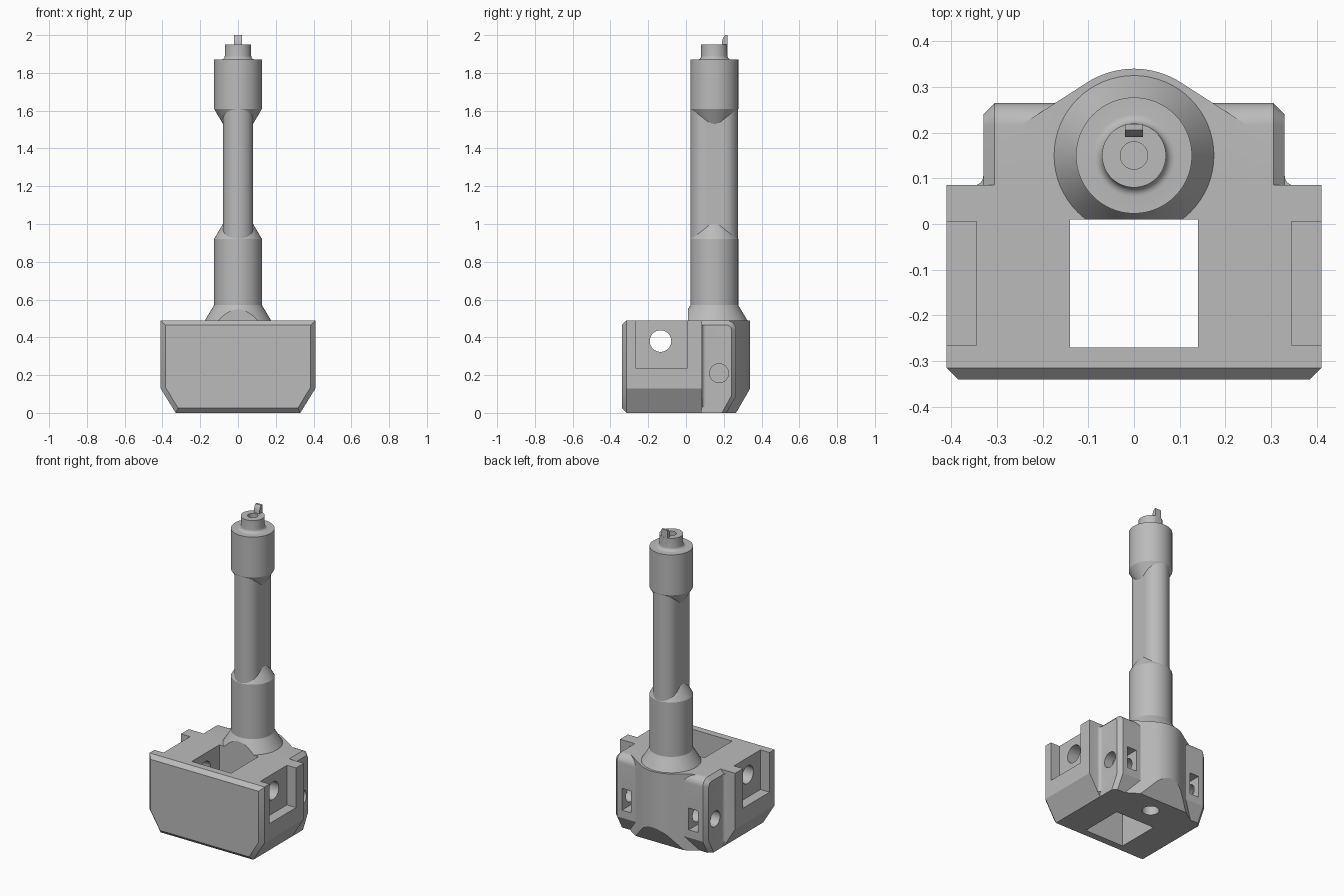
import bpy
from math import cos, sin, pi, radians

if "Cube" in bpy.data.objects:
    bpy.data.objects.remove(bpy.data.objects["Cube"])

grey = bpy.data.materials.new("plain grey")
grey.use_nodes = True
grey.diffuse_color = (0.5, 0.5, 0.5, 1)
grey.node_tree.nodes["Principled BSDF"].inputs["Base Color"].default_value = (0.5, 0.5, 0.5, 1)

AXIS_Y = 0.15   # the column stands behind the centre
TOP = 0.49      # top of the housing


def loft(name, rings):
    """Closed solid through rings of equal length, capped at both ends."""
    import bmesh
    bm = bmesh.new()
    loops = [[bm.verts.new(p) for p in ring] for ring in rings]
    n = len(loops[0])
    for a, b in zip(loops, loops[1:]):
        for i in range(n):
            j = (i + 1) % n
            bm.faces.new((a[i], a[j], b[j], b[i]))
    bm.faces.new(loops[0][::-1])
    bm.faces.new(loops[-1])
    bmesh.ops.recalc_face_normals(bm, faces=bm.faces)
    mesh = bpy.data.meshes.new(name)
    bm.to_mesh(mesh)
    bm.free()
    mesh.materials.append(grey)
    obj = bpy.data.objects.new(name, mesh)
    bpy.context.collection.objects.link(obj)
    return obj


def place(axis, u, v, d):
    return {"x": (d, u, v), "y": (u, d, v), "z": (u, v, d)}[axis]


def prism(name, axis, outline, lo, hi):
    return loft(name, [[place(axis, u, v, d) for u, v in outline] for d in (lo, hi)])


def arc(cu, cv, r, start, end, steps):
    angles = [radians(start + (end - start) * i / steps) for i in range(steps + 1)]
    return [(cu + r * cos(a), cv + r * sin(a)) for a in angles]


def circle(cu, cv, r, steps=64):
    return arc(cu, cv, r, 0, 360, steps)[:-1]


def box(name, x0, x1, y0, y1, z0, z1):
    return prism(name, "z", [(x0, y0), (x1, y0), (x1, y1), (x0, y1)], z0, z1)


def turned(name, profile):
    return loft(name, [[(x, y, z) for x, y in circle(0, AXIS_Y, r)] for r, z in profile])


def combine(obj, others, operation):
    bpy.context.view_layer.objects.active = obj
    for other in others:
        mod = obj.modifiers.new(operation, "BOOLEAN")
        mod.operation = operation
        mod.solver = "EXACT"
        mod.object = other
        bpy.ops.object.modifier_apply(modifier=mod.name)
        bpy.data.objects.remove(other)


# Housing block with bevelled front and sloping lower corners
half = [(0.41, TOP), (0.41, 0.13), (0.33, 0)]
half_in = [(0.385, 0.465), (0.385, 0.137), (0.317, 0.025)]
mirrored = lambda pts: pts + [(-x, z) for x, z in reversed(pts)]
housing = loft("housing", [[(x, y, z) for x, z in mirrored(pts)] for pts, y in
                           ((half_in, -0.34), (half, -0.315), (half, 0.085))])


# Rear flange, rounded at the back of the top, bevelled at both ends
def flange_ring(x, inset):
    return [(x, y, z) for y, z in [(0, 0), (0.215 - inset, 0), (0.265 - inset, 0.09)]
            + arc(0.215, 0.44, 0.05 - inset, 0, 90, 8) + [(0, TOP - inset)]]


flange = loft("rear_flange", [flange_ring(-0.33, 0.025), flange_ring(-0.305, 0),
                              flange_ring(0.305, 0), flange_ring(0.33, 0.025)])

# Rounded bulge behind the column, undercut at the bottom
bulge = prism("rear_bulge", "z", [(-0.25, 0), (0.25, 0), (0.25, 0.215)]
              + arc(0, AXIS_Y, 0.19, 58, 122, 20) + [(-0.25, 0.215)], 0, TOP)
undercut = prism("undercut", "x", [(0.2362, -0.05), (0.45, -0.05), (0.45, 0.32)], -0.5, 0.5)
combine(bulge, [undercut], "DIFFERENCE")

# Small concave fillets between block and flange
fillets = []
for s in (-1, 1):
    curve = [(s * x, y) for x, y in arc(0.35, 0.105, 0.02, 180, 270, 6)]
    fillets.append(prism("fillet", "z", curve + [(s * 0.35, 0.07), (s * 0.31, 0.07),
                                                 (s * 0.31, 0.105)], 0.03, 0.465))
combine(housing, [flange, bulge] + fillets, "UNION")


# Openings: central window, side pockets, cross holes, nut slots, bottom bore
def window():
    return box("window", -0.14, 0.14, -0.27, 0.01, -0.1, 0.7)


cuts = [window(),
        prism("cross_hole", "x", circle(-0.135, 0.38, 0.057, 48), -0.6, 0.6),
        prism("bottom_bore", "z", circle(0, AXIS_Y, 0.05, 48), -0.1, 0.3)]
for s in (-1, 1):
    a, b = sorted((s * 0.345, s * 0.6))
    cuts.append(box("side_pocket", a, b, -0.265, 0.005, 0.235, 0.6))
    a, b = sorted((s * 0.12, s * 0.6))
    cuts.append(prism("bolt_hole", "x", circle(0.175, 0.21, 0.05, 48), a, b))
    a, b = sorted((s * 0.205, s * 0.27))
    cuts.append(box("nut_slot", a, b, 0.115, 0.5, 0.14, 0.28))
combine(housing, cuts, "DIFFERENCE")

# Column: flared foot, flattened grip, collar and tip
column = turned("column", [(0.175, 0.46), (0.175, TOP), (0.127, 0.57), (0.127, 0.92),
                           (0.08, 1.0), (0.04, 1.02)])
collar_fillet = [(r, z) for r, z in arc(0.09, 1.89, 0.02, 270, 180, 6)]
collar = turned("collar", [(0.04, 1.51), (0.08, 1.53), (0.127, 1.61), (0.127, 1.87)]
                + collar_fillet + [(0.07, 1.95)])
grip = prism("grip", "z", arc(0, AXIS_Y + 0.046, 0.08, 0, 180, 24)
             + arc(0, AXIS_Y - 0.046, 0.08, 180, 360, 24), 0.8, 1.75)
combine(column, [grip, collar], "UNION")
combine(column, [window(), prism("tip_bore", "z", circle(0, AXIS_Y, 0.03, 32), 1.86, 2.1)],
        "DIFFERENCE")

# Locating tab on the tip
tab = prism("tip_tab", "x", [(0.19, 1.9), (0.219, 1.9), (0.219, 2), (0.206, 2),
                             (0.196, 1.985), (0.19, 1.965)], -0.02, 0.02)

# Smooth the curved faces, keep edges crisp
for obj in (housing, column, tab):
    bpy.ops.object.select_all(action="DESELECT")
    obj.select_set(True)
    bpy.context.view_layer.objects.active = obj
    bpy.ops.object.shade_smooth_by_angle(angle=radians(28))
